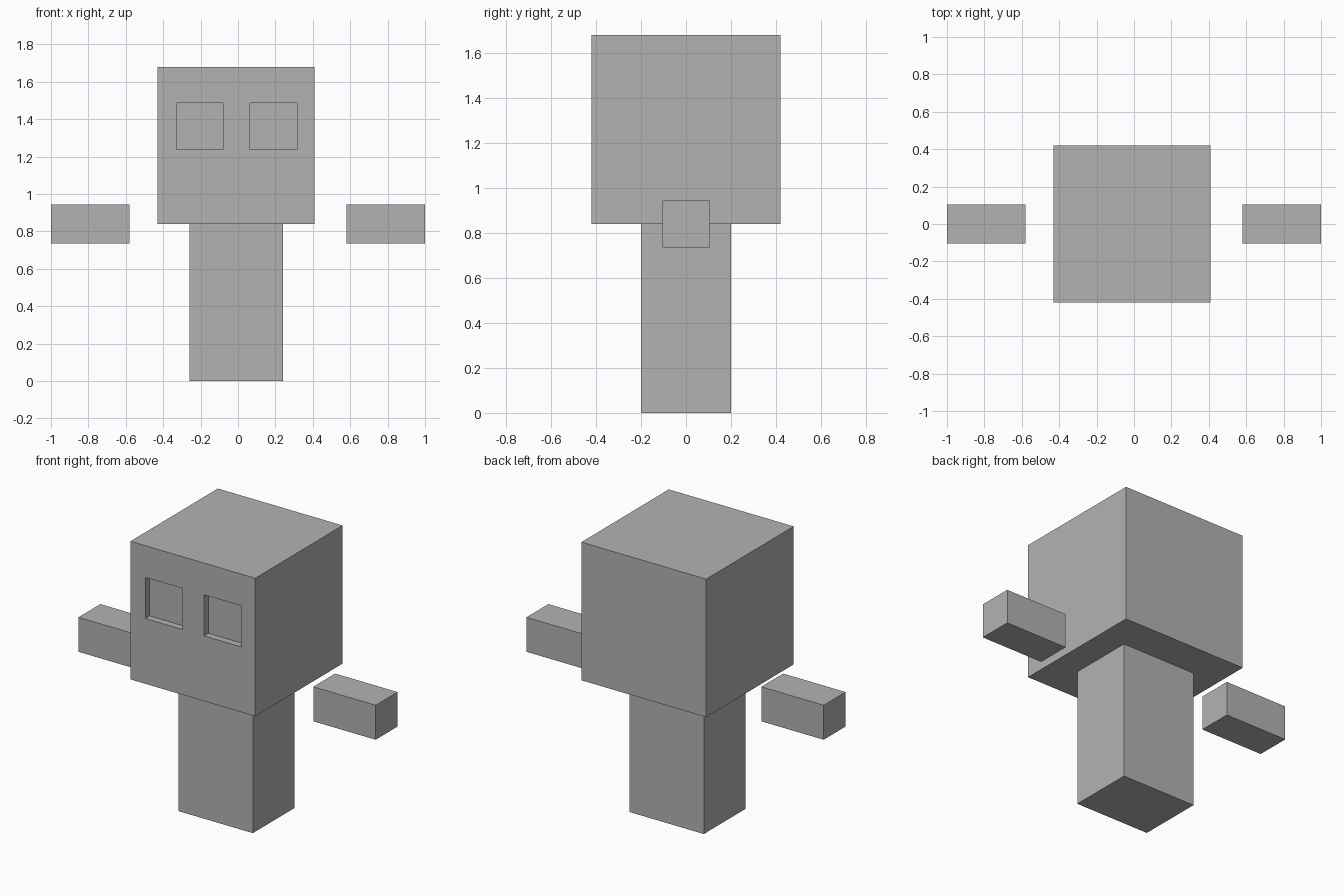
import bpy

if "Cube" in bpy.data.objects:
    bpy.data.objects.remove(bpy.data.objects["Cube"])

# One plain grey for the whole figure
grey = bpy.data.materials.new("grey")
grey.diffuse_color = (0.45, 0.45, 0.45, 1.0)
grey.use_nodes = True
grey.node_tree.nodes["Principled BSDF"].inputs["Base Color"].default_value = grey.diffuse_color


def box(name, x, y, z):
    """Box spanning the given (min, max) range on each axis."""
    spans = (x, y, z)
    bpy.ops.mesh.primitive_cube_add(size=1, location=[(a + b) / 2 for a, b in spans])
    ob = bpy.context.object
    ob.name = name
    ob.scale = [b - a for a, b in spans]
    bpy.ops.object.transform_apply(location=False, rotation=False, scale=True)
    ob.data.materials.append(grey)
    return ob


# Body and head, set slightly to the left of centre
box("body", (-0.26, 0.24), (-0.2, 0.2), (0, 0.84))
head = box("head", (-0.43, 0.41), (-0.42, 0.42), (0.84, 1.68))

# Floating arms
for side, x in (("left", (-1.0, -0.58)), ("right", (0.58, 1.0))):
    box(side + "_arm", x, (-0.105, 0.105), (0.735, 0.945))

# Shallow square eye sockets cut into the face
for x in ((-0.33, -0.08), (0.065, 0.315)):
    cutter = box("eye_cutter", x, (-0.5, -0.378), (1.237, 1.487))
    cutter.hide_render = True
    cut = head.modifiers.new("eye_socket", 'BOOLEAN')
    cut.operation = 'DIFFERENCE'
    cut.solver = 'EXACT'
    cut.object = cutter
    bpy.context.view_layer.objects.active = head
    bpy.ops.object.modifier_apply(modifier=cut.name)
    bpy.data.objects.remove(cutter)
